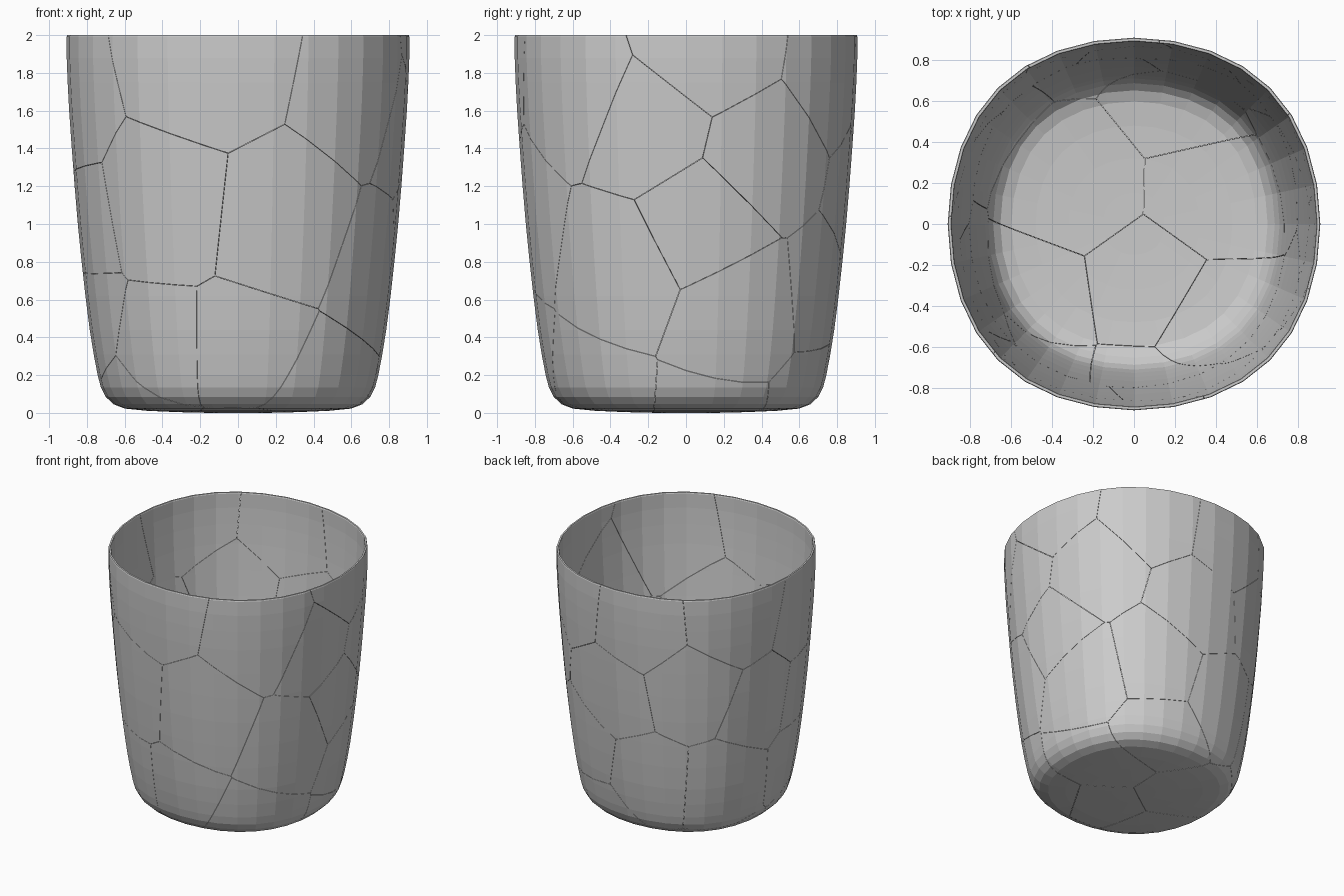
import bpy, bmesh, math
from mathutils import Vector

if "Cube" in bpy.data.objects:
    bpy.data.objects.remove(bpy.data.objects["Cube"])

SIDES = 32
GAP = 0.001
WALL = 0.018

# outside profile from base centre to rim
OUTER = [(0.15, 0.0), (0.32, 0.004), (0.48, 0.011), (0.60, 0.023), (0.66, 0.046),
         (0.70, 0.085), (0.726, 0.135), (0.743, 0.2), (0.764, 0.31), (0.785, 0.44),
         (0.808, 0.62), (0.828, 0.8), (0.848, 1.0), (0.865, 1.2), (0.880, 1.4),
         (0.894, 1.6), (0.902, 1.75), (0.907, 1.88), (0.907, 1.992)]
RIM = [(0.904, 2.0), (0.892, 2.0)]


def offset_inward(profile, d):
    """Inside profile: outside moved in along its normals, from rim to base."""
    pts = [Vector(p) for p in profile]
    out = []
    for i, p in enumerate(pts):
        t = (pts[min(i + 1, len(pts) - 1)] - pts[max(i - 1, 0)]).normalized()
        out.append(tuple(p + Vector((-t.y, t.x)) * d))
    return out[::-1]


def around(i):
    """Slightly squared circle: unit point for side i."""
    t = 2 * math.pi * i / SIDES
    a = t + math.radians(1.3) * math.sin(4 * t)
    k = 1 + 0.017 * (1 - math.cos(4 * t))
    return k * math.cos(a), k * math.sin(a)


def make_cup():
    bm = bmesh.new()
    ring = [around(i) for i in range(SIDES)]
    rings = [[bm.verts.new((r * x, r * y, z)) for x, y in ring]
             for r, z in OUTER + RIM + offset_inward(OUTER, WALL)]
    for a, b in zip(rings, rings[1:]):
        for i in range(SIDES):
            j = (i + 1) % SIDES
            bm.faces.new((a[i], a[j], b[j], b[i]))
    bm.faces.new(list(reversed(rings[0])))
    bm.faces.new(rings[-1])
    return bm


# shard centres: (angle in degrees, radius, height); -90 is the front
CENTRES = [
    # upper band
    (-102, 0.84, 1.85), (-40, 0.85, 1.68), (8, 0.86, 1.92), (60, 0.85, 1.80),
    (100, 0.85, 1.72), (150, 0.85, 1.78), (196, 0.85, 1.62),
    # middle band
    (-120, 0.84, 1.08), (-72, 0.84, 1.00), (-14, 0.86, 1.50), (-28, 0.82, 0.78),
    (6, 0.83, 1.02), (28, 0.85, 1.36), (85, 0.83, 1.15), (128, 0.83, 1.25),
    (165, 0.83, 1.05), (200, 0.83, 0.98),
    # lower band
    (-88, 0.78, 0.28), (-125, 0.78, 0.30), (-160, 0.78, 0.50), (24, 0.79, 0.52),
    (62, 0.80, 0.62), (105, 0.79, 0.48), (145, 0.78, 0.45),
    # floor
    (22, 0.40, 0.06), (149, 0.32, 0.06), (-80, 0.30, 0.02), (218, 0.60, 0.10),
    (66, 0.66, 0.08), (-52, 0.62, 0.10)]
points = [Vector((r * math.cos(math.radians(a)), r * math.sin(math.radians(a)), z))
          for a, r, z in CENTRES]

# every shard is the cup trimmed to the region nearest its centre
cup = make_cup()
for n, p in enumerate(points):
    bm = cup.copy()
    for q in sorted((q for q in points if q is not p), key=lambda q: (q - p).length):
        no = (q - p).normalized()
        mid = (p + q) / 2 - no * GAP
        if all((v.co - mid).dot(no) < 1e-6 for v in bm.verts):
            continue
        res = bmesh.ops.bisect_plane(bm, geom=bm.verts[:] + bm.edges[:] + bm.faces[:],
                                     dist=1e-6, plane_co=mid, plane_no=no,
                                     clear_outer=True)
        edges = [e for e in res["geom_cut"]
                 if isinstance(e, bmesh.types.BMEdge) and e.is_boundary]
        # broken edge of the shard
        if edges:
            bmesh.ops.triangle_fill(bm, edges=edges, normal=no, use_beauty=True)
    if bm.faces:
        bmesh.ops.recalc_face_normals(bm, faces=bm.faces[:])
        me = bpy.data.meshes.new(f"cup_shard_{n + 1:02d}")
        bm.to_mesh(me)
        bpy.context.collection.objects.link(bpy.data.objects.new(me.name, me))
    bm.free()
cup.free()
